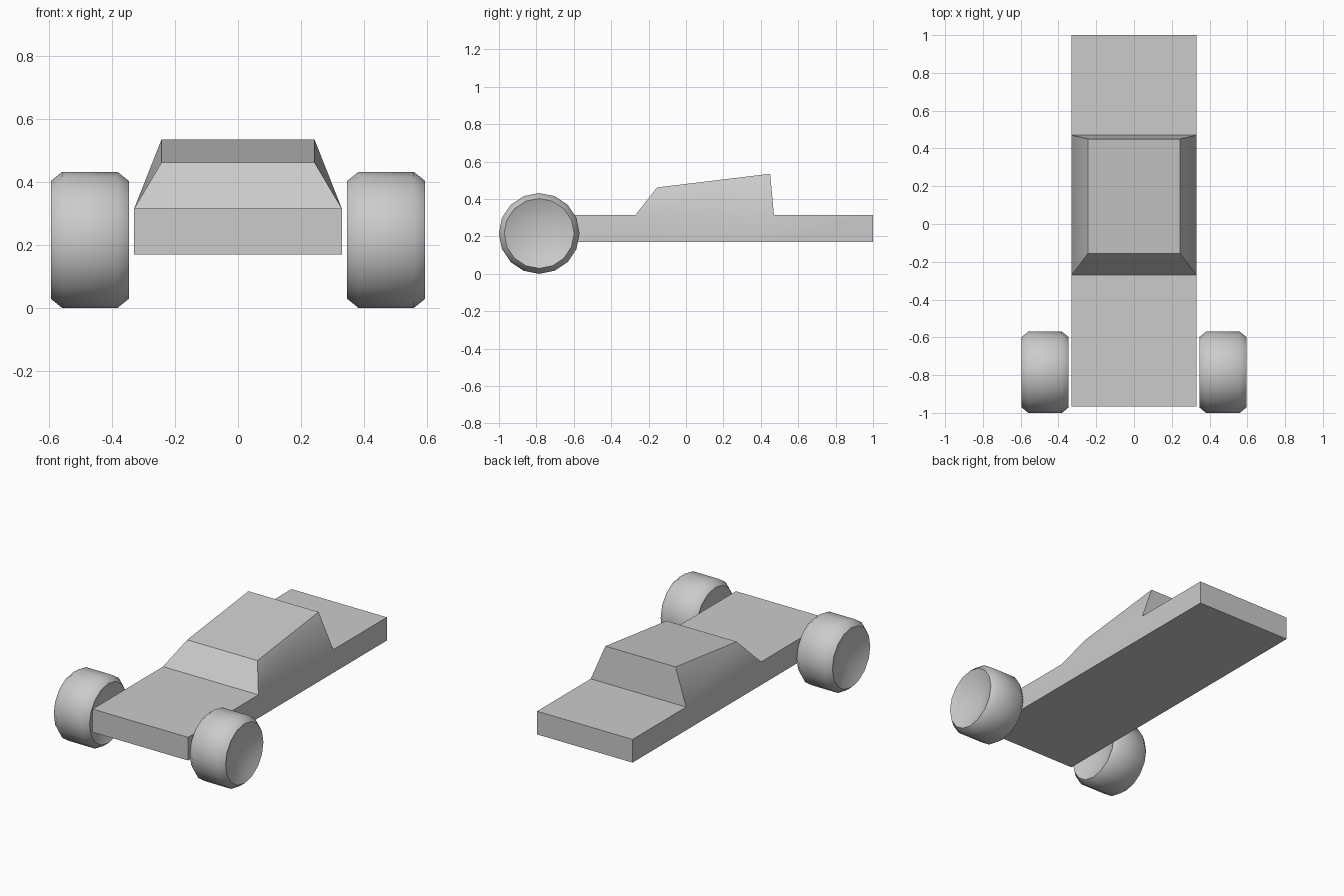
import bpy, bmesh
from math import sin, cos, pi, radians

if "Cube" in bpy.data.objects:
    bpy.data.objects.remove(bpy.data.objects["Cube"])


def finish(bm, name, angle):
    bmesh.ops.recalc_face_normals(bm, faces=bm.faces)
    mesh = bpy.data.meshes.new(name)
    bm.to_mesh(mesh)
    bm.free()
    ob = bpy.data.objects.new(name, mesh)
    bpy.context.collection.objects.link(ob)
    bpy.ops.object.select_all(action='DESELECT')
    bpy.context.view_layer.objects.active = ob
    ob.select_set(True)
    bpy.ops.object.shade_smooth_by_angle(angle=radians(angle))
    return ob


# Body: flat slab in three lengthwise bays, cabin extruded from the middle bay
W, Z0, Z1 = 0.33, 0.17, 0.315
bm = bmesh.new()
rings = [[bm.verts.new((x, y, z)) for x, z in
          ((-W, Z0), (W, Z0), (W, Z1), (-W, Z1))]
         for y in (-0.965, -0.27, 0.47, 1.0)]
bm.faces.new(rings[0])
bm.faces.new(rings[-1])
for i, (a, b) in enumerate(zip(rings, rings[1:])):
    for k in range(4):
        f = bm.faces.new((a[k], a[(k + 1) % 4], b[(k + 1) % 4], b[k]))
        if i == 1 and k == 2:
            cabin = f
roof = bmesh.ops.extrude_discrete_faces(bm, faces=[cabin])["faces"][0]
for v in roof.verts:
    front = v.co.y < 0
    v.co = (0.243 if v.co.x > 0 else -0.243,
            -0.155 if front else 0.45,
            0.462 if front else 0.535)
finish(bm, "car_body", 35)


# Wheels: 16-sided chamfered tyre with a dished hub on both sides
def wheel(name, side):
    n, half, r, rim = 16, 0.124, 0.216, 0.187
    cx, cy, cz = side * 0.4705, -0.785, 0.216
    bm = bmesh.new()
    loops = []
    for x, rad in ((-half, rim), (-half + 0.036, r),
                   (half - 0.036, r), (half, rim)):
        loops.append([bm.verts.new((cx + x, cy + rad * sin(2 * pi * i / n),
                                    cz + rad * cos(2 * pi * i / n)))
                      for i in range(n)])
    for a, b in zip(loops, loops[1:]):
        for i in range(n):
            j = (i + 1) % n
            bm.faces.new((a[i], a[j], b[j], b[i]))
    for loop, s in ((loops[0], -1), (loops[-1], 1)):
        hub = bm.verts.new((cx + s * (half - 0.08), cy, cz))
        for i in range(n):
            bm.faces.new((loop[i], loop[(i + 1) % n], hub))
    finish(bm, name, 50)


wheel("front_wheel_left", -1)
wheel("front_wheel_right", 1)
